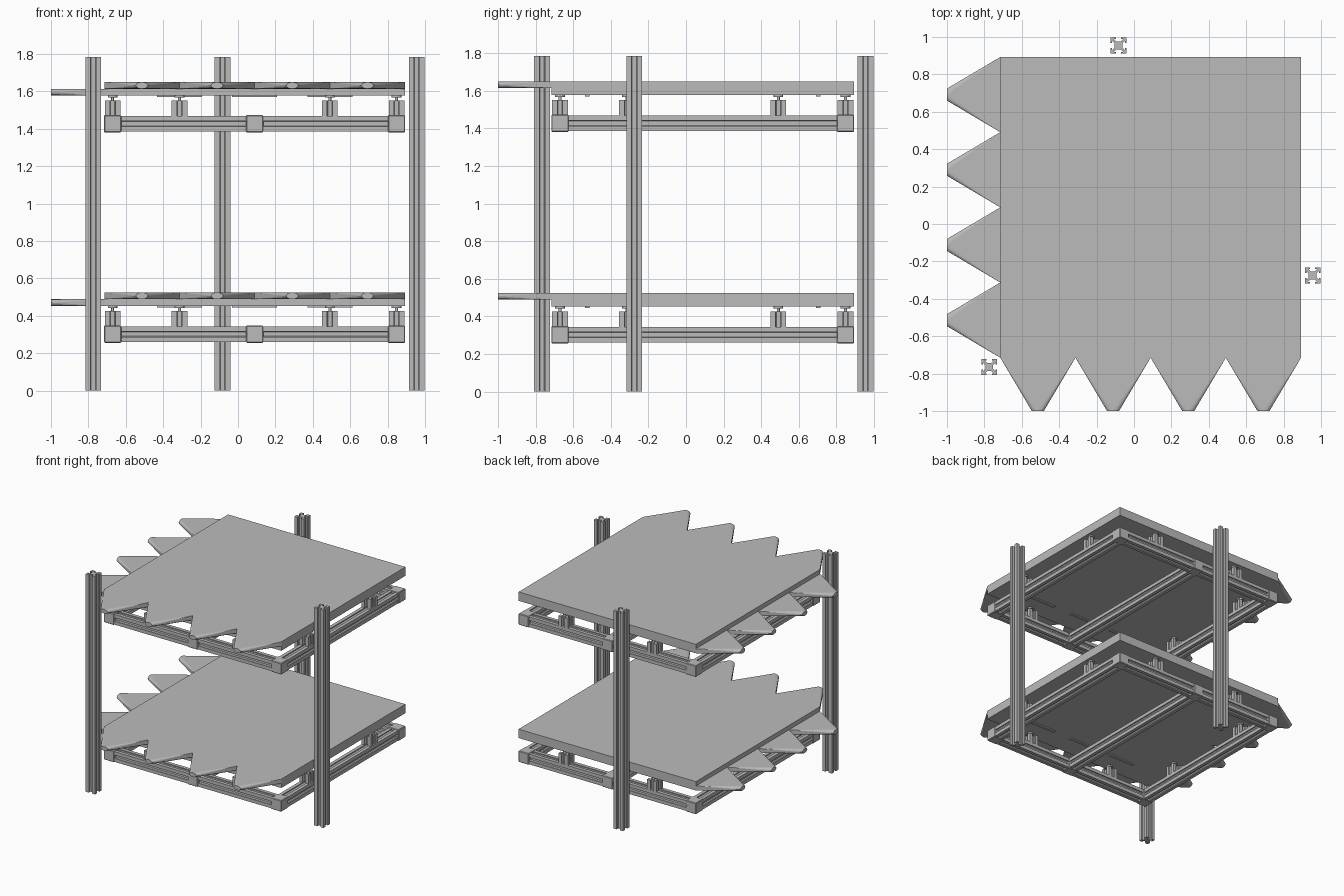
import bpy, bmesh, math
from mathutils import Matrix, Vector

cube = bpy.data.objects.get("Cube")
if cube:
    bpy.data.objects.remove(cube)

grey = bpy.data.materials.new("plain_grey")
grey.use_nodes = True
COLOUR = (0.5, 0.5, 0.5, 1)
grey.diffuse_color = COLOUR
grey.node_tree.nodes["Principled BSDF"].inputs["Base Color"].default_value = COLOUR

LO, HI = -0.715, 0.893      # outer edges of the square decks and frames
MID = (LO + HI) / 2
HALF = 0.042                # half width of the slotted profile
PITCH = (HI - LO) / 4       # tooth spacing


def finish(name, bm):
    bmesh.ops.recalc_face_normals(bm, faces=bm.faces)
    mesh = bpy.data.meshes.new(name)
    bm.to_mesh(mesh)
    bm.free()
    mesh.materials.append(grey)
    obj = bpy.data.objects.new(name, mesh)
    bpy.context.scene.collection.objects.link(obj)
    return obj


def add_box(bm, a, b):
    a, b = Vector(a), Vector(b)
    matrix = Matrix.Translation((a + b) / 2) @ Matrix.Diagonal((*(b - a), 1))
    bmesh.ops.create_cube(bm, size=1, matrix=matrix)


def box(name, a, b, bevel=0):
    bm = bmesh.new()
    add_box(bm, a, b)
    obj = finish(name, bm)
    if bevel:
        mod = obj.modifiers.new("bevel", "BEVEL")
        mod.width, mod.segments = bevel, 1
    return obj


def slotted_bar(name, start, end):
    """Square bar with a T-slot along each side, between two points."""
    arm = [(.021, .011), (.034, .024), (.034, .014), (.042, .014), (.042, .042)]
    arm += [(y, x) for x, y in reversed(arm[:-1])]
    start, end = Vector(start), Vector(end)
    axis = end - start
    place = Matrix.Translation(start) @ axis.to_track_quat("Z", "Y").to_matrix().to_4x4()
    bm = bmesh.new()
    ring = []
    for k in range(4):
        turn = Matrix.Rotation(k * math.pi / 2, 4, "Z")
        ring += [bm.verts.new(place @ turn @ Vector((x, y, 0))) for x, y in arm]
    face = bm.faces.new(ring)
    made = bmesh.ops.extrude_face_region(bm, geom=[face])["geom"]
    bmesh.ops.translate(bm, vec=axis, verts=[v for v in made if isinstance(v, bmesh.types.BMVert)])
    return finish(name, bm)


def rod(name, x, y, z0, z1, radius):
    bm = bmesh.new()
    bmesh.ops.create_cone(bm, cap_ends=True, segments=16, radius1=radius, radius2=radius,
                          depth=z1 - z0, matrix=Matrix.Translation((x, y, (z0 + z1) / 2)))
    return finish(name, bm)


def tooth(name, side, middle, z0, z1):
    """Wedge with a round blunt tip, pointing to -x or -y."""
    bm = bmesh.new()
    zc, r = (z0 + z1) / 2, (z1 - z0) / 2
    points = [(s * PITCH / 2, LO, z) for s in (-1, 1) for z in (z0, z1)]
    for k in range(12):
        a = k * math.tau / 12
        points.append((0.032 * math.cos(a), -1, zc + r * math.sin(a)))
    for u, v, z in points:
        bm.verts.new((middle + u, v, z) if side == "front" else (v, middle + u, z))
    bmesh.ops.convex_hull(bm, input=bm.verts)
    return finish(name, bm)


def shelf(label, base):
    top = base + 0.085
    c0, c1 = LO + HALF + 0.003, HI - HALF - 0.003
    beam_z = base + HALF
    # frame bars and the middle beam
    inner0, inner1 = c0 + HALF, c1 - HALF
    for side, c in (("near", c0), ("far", c1)):
        slotted_bar(f"{label}_cross_bar_{side}", (inner0, c, beam_z), (inner1, c, beam_z))
        slotted_bar(f"{label}_side_bar_{side}", (c, inner0, beam_z), (c, inner1, beam_z))
    slotted_bar(f"{label}_middle_beam", (MID, inner0, beam_z), (MID, inner1, beam_z))
    # joint blocks at the corners and beam ends
    h = HALF + 0.004
    for x in (c0, MID, c1):
        for y in (c0, c1):
            box(f"{label}_joint_block", (x - h, y - h, beam_z - h), (x + h, y + h, beam_z + h), 0.004)
    # short mounts with levelling screws
    a, b = LO + PITCH, HI - PITCH
    spots = [(u, c) for u in (a, b) for c in (c0, c1)]
    spots += [(c, u) for u, c in spots]
    for x, y in spots:
        slotted_bar(f"{label}_mount", (x, y, top - 0.002), (x, y, top + 0.08))
        rod(f"{label}_screw", x, y, top + 0.06, base + 0.192, 0.008)
        rod(f"{label}_screw_pad", x, y, base + 0.182, base + 0.192, 0.026)
    # two deck layers, each with its own row of teeth
    z0, z1, z2 = base + 0.192, base + 0.229, base + 0.265
    box(f"{label}_lower_deck", (LO, LO, z0), (HI, HI, z1))
    box(f"{label}_upper_deck", (LO, LO, z1), (HI, HI, z2))
    for i in range(4):
        m = LO + PITCH * (i + 0.5)
        tooth(f"{label}_right_tooth", "right", m, z0, z1)
        tooth(f"{label}_front_tooth", "front", m, z1, z2)
    # thin strips beneath the deck
    for m in (LO + PITCH, MID, HI - PITCH):
        for y in (LO + 0.19, HI - 0.19):
            box(f"{label}_strip", (m - 0.12, y - 0.012, z0 - 0.008), (m + 0.12, y + 0.012, z0))


# upright posts
for name, x, y in (("front_post", -0.774, -0.765), ("back_post", -0.083, 0.954), ("left_post", 0.955, -0.275)):
    slotted_bar(name, (x, y, 0), (x, y, 1.785))

shelf("lower_shelf", 0.26)
shelf("upper_shelf", 1.385)
